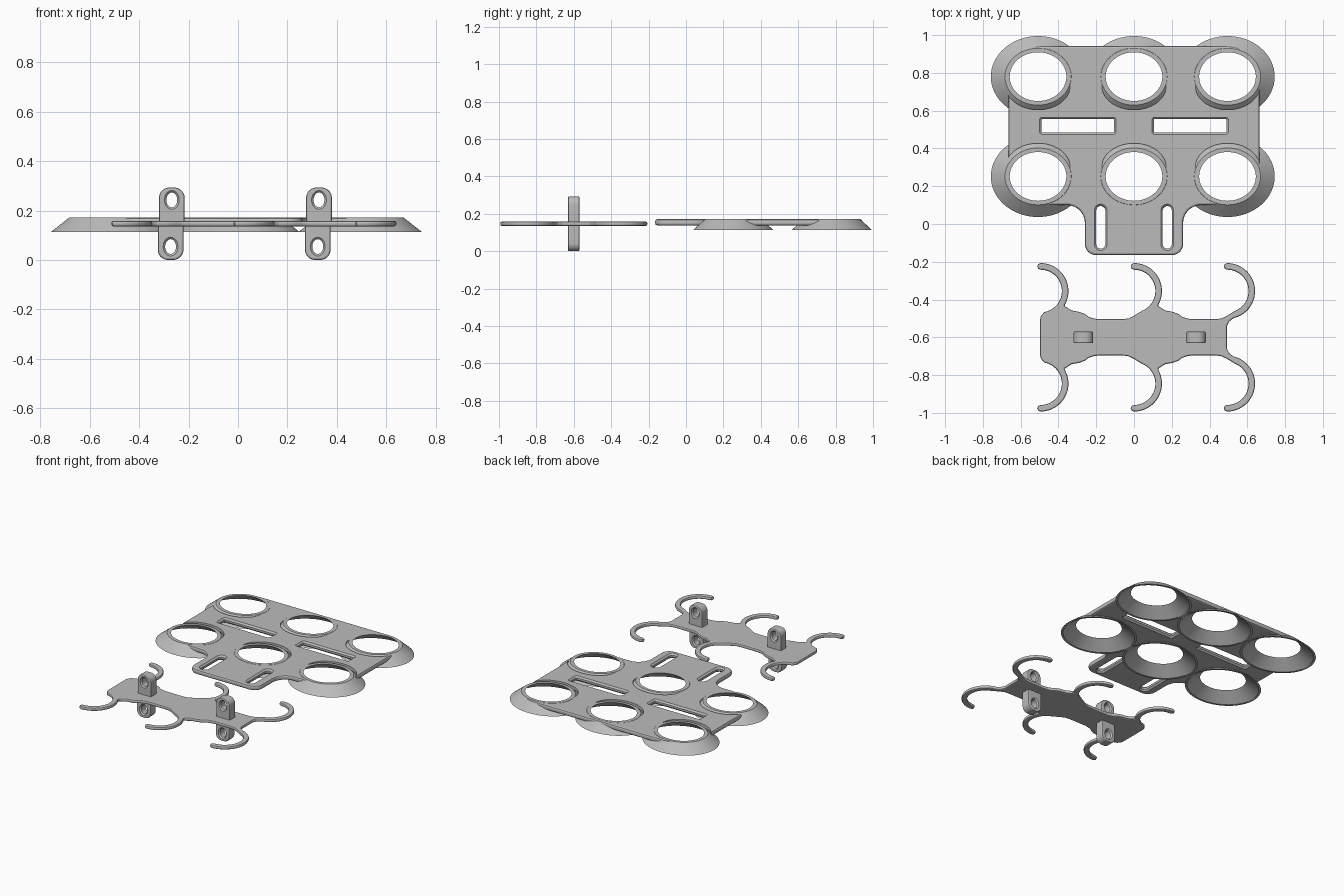
import bpy
import bmesh
from math import cos, sin, tan, radians, tau
from mathutils import Vector

if "Cube" in bpy.data.objects:
    bpy.data.objects.remove(bpy.data.objects["Cube"])

grey = bpy.data.materials.new("matte grey")
grey.use_nodes = True
GREY = (0.5, 0.5, 0.5, 1)
grey.diffuse_color = GREY
grey.node_tree.nodes["Principled BSDF"].inputs["Base Color"].default_value = GREY


def loft(name, levels, upright=False):
    """Solid through stacked outlines [(points, height)]; upright stacks along y."""
    bm = bmesh.new()
    rings = []
    for points, h in levels:
        rings.append([bm.verts.new((x, h, y) if upright else (x, y, h)) for x, y in points])
    for low, high in zip(rings, rings[1:]):
        for i in range(len(low)):
            j = (i + 1) % len(low)
            bm.faces.new((low[i], low[j], high[j], high[i]))
    bm.faces.new(rings[0][::-1])
    bm.faces.new(rings[-1])
    bmesh.ops.recalc_face_normals(bm, faces=bm.faces)
    mesh = bpy.data.meshes.new(name)
    bm.to_mesh(mesh)
    bm.free()
    mesh.materials.append(grey)
    obj = bpy.data.objects.new(name, mesh)
    bpy.context.collection.objects.link(obj)
    return obj


def activate(obj):
    bpy.ops.object.select_all(action="DESELECT")
    obj.select_set(True)
    bpy.context.view_layer.objects.active = obj


def bevel(obj, width):
    mod = obj.modifiers.new("edge", "BEVEL")
    mod.width, mod.segments = width, 2
    mod.limit_method, mod.angle_limit = "ANGLE", radians(50)
    activate(obj)
    bpy.ops.object.modifier_apply(modifier=mod.name)


def cut(obj, cutter):
    mod = obj.modifiers.new("cut", "BOOLEAN")
    mod.operation, mod.solver, mod.object = "DIFFERENCE", "EXACT", cutter
    activate(obj)
    bpy.ops.object.modifier_apply(modifier=mod.name)
    bpy.data.objects.remove(cutter)


def smooth(obj):
    activate(obj)
    bpy.ops.object.shade_smooth_by_angle(angle=radians(20))


def ellipse(cx, cy, rx, ry, n=64):
    return [(cx + rx * cos(tau * i / n), cy + ry * sin(tau * i / n)) for i in range(n)]


def fillet(corners, n=10):
    """Round each polygon corner given as (x, y, radius)."""
    out = []
    for i, (x, y, r) in enumerate(corners):
        if r == 0:
            out.append((x, y))
            continue
        p = Vector((x, y))
        u = (Vector(corners[i - 1][:2]) - p).normalized()
        v = (Vector(corners[(i + 1) % len(corners)][:2]) - p).normalized()
        half = u.angle(v) / 2
        centre = p + (u + v).normalized() * (r / sin(half))
        a = p + u * (r / tan(half)) - centre
        b = p + v * (r / tan(half)) - centre
        sweep = a.angle(b)
        for k in range(n + 1):
            t = k / n
            spoke = a * sin((1 - t) * sweep) + b * sin(t * sweep)
            out.append(tuple(centre + spoke / sin(sweep)))
    return out


def slot(x0, x1, y0, y1, r, grow):
    x0, x1, y0, y1, r = x0 - grow, x1 + grow, y0 - grow, y1 + grow, r + grow
    return fillet([(x0, y0, r), (x1, y0, r), (x1, y1, r), (x0, y1, r)])


# Tray plate with rounded corners and a front tab
LOW, TOP = 0.138, 0.171
right_half = [(0.26, -0.165, 0.06), (0.26, 0.1, 0.095), (0.665, 0.1, 0.15), (0.665, 0.942, 0.17)]
left_half = [(-x, y, r) for x, y, r in reversed(right_half)]
outline = fillet(right_half + left_half)
plate = loft("tray_plate", [(outline, LOW), (outline, TOP)])
bevel(plate, 0.011)

# Cup collars: six flared oval rings, open through the plate
RIM, BASE, OVAL = 0.172, 0.113, 0.86
slope = (0.235 - 0.15) / (RIM - BASE)
for row, cy, inward in (("rear", 0.78, -1), ("front", 0.252, 1)):
    for side, cx in (("right", -0.508), ("middle", 0), ("left", 0.495)):
        def ring(r):
            return ellipse(cx, cy, r, r * OVAL)

        def funnel():
            return loft("funnel_cutter", [(ring(0.235 + 0.02 * slope), BASE - 0.02),
                                          (ring(0.15 - 0.02 * slope), RIM + 0.02)])

        # crescent groove beside the collar, then the opening
        groove = ellipse(cx, cy + inward * 0.05, 0.17, 0.125)
        cut(plate, loft("groove_cutter", [(groove, 0.148), (groove, 0.2)]))
        cut(plate, funnel())
        collar = loft(f"cup_collar_{row}_{side}", [(ring(0.25), BASE), (ring(0.175), RIM)])
        cut(collar, funnel())
        smooth(collar)

# Strap slots with chamfered lips, mirrored left and right
for s in (-1, 1):
    for xa, xb, y0, y1, r in ((0.105, 0.49, 0.485, 0.555, 0.004), (0.152, 0.2, -0.13, 0.095, 0.0235)):
        x0, x1 = sorted((s * xa, s * xb))
        mid, wide = slot(x0, x1, y0, y1, r, 0), slot(x0, x1, y0, y1, r, 0.02)
        cut(plate, loft("slot_cutter", [(wide, LOW - 0.01), (mid, LOW + 0.01),
                                        (mid, TOP - 0.01), (wide, TOP + 0.01)]))
smooth(plate)

# Hook bracket: upper half of the outline, then mirrored about its centre line
MID_Y, REACH, IN_R, OUT_R = -0.6, 0.245, 0.113, 0.148


def arc(cx, r, a0, a1, n=24):
    angles = [radians(a0 + (a1 - a0) * i / n) for i in range(n + 1)]
    return [(cx + r * cos(a), REACH + r * sin(a)) for a in angles]


def hook(cx, inner_start, outer_end):
    tip_r = (OUT_R - IN_R) / 2
    tip_y = REACH + IN_R + tip_r
    tip = [(cx - tip_r * cos(radians(a)), tip_y + tip_r * sin(radians(a))) for a in (-45, 0, 45)]
    return arc(cx, IN_R, inner_start, 90) + tip + arc(cx, OUT_R, 90, outer_end)


def flare(cx):
    return [(cx + 0.145, 0.155), (cx + 0.165, 0.142), (cx + 0.205, 0.135), (cx + 0.235, 0.124),
            (cx + 0.255, 0.109), (cx + 0.28, 0.1), (cx + 0.31, 0.096)]


def neck(cx):
    return [(cx - 0.06, 0.096), (cx - 0.03, 0.1), (cx, 0.114), (cx + 0.02, 0.127)]


upper = [(-0.497, 0.095), (-0.493, 0.113), (-0.482, 0.126)] + hook(-0.495, -82, -32) + flare(-0.495)
upper += neck(0) + hook(0, -68, -32) + flare(0)
upper += neck(0.493) + hook(0.493, -68, -65)
upper += [(0.525, 0.1), (0.504, 0.084), (0.492, 0.06)]
shape = upper + [(x, -y) for x, y in reversed(upper)]
shape = [(x, y + MID_Y) for x, y in shape]
bracket = loft("hook_bracket", [(shape, 0.136), (shape, 0.158)])
bevel(bracket, 0.009)
smooth(bracket)

# Eyelet lugs above and below the bracket
for side, x in (("right", -0.268), ("left", 0.328)):
    for level, cx, end, eye in (("upper", x, 0.293, 0.243), ("lower", x - 0.005, 0, 0.054)):
        w, root = 0.052, 0.147
        body = fillet([(cx - w, root, 0), (cx + w, root, 0), (cx + w, end, 0.042), (cx - w, end, 0.042)])
        lug = loft(f"{level}_lug_{side}", [(body, MID_Y - 0.031), (body, MID_Y + 0.031)], True)
        bevel(lug, 0.007)
        hole, lip = ellipse(cx, eye, 0.022, 0.03, 32), ellipse(cx, eye, 0.038, 0.046, 32)
        cut(lug, loft("eye_cutter", [(lip, MID_Y - 0.039), (hole, MID_Y - 0.023),
                                     (hole, MID_Y + 0.023), (lip, MID_Y + 0.039)], True))
        smooth(lug)
